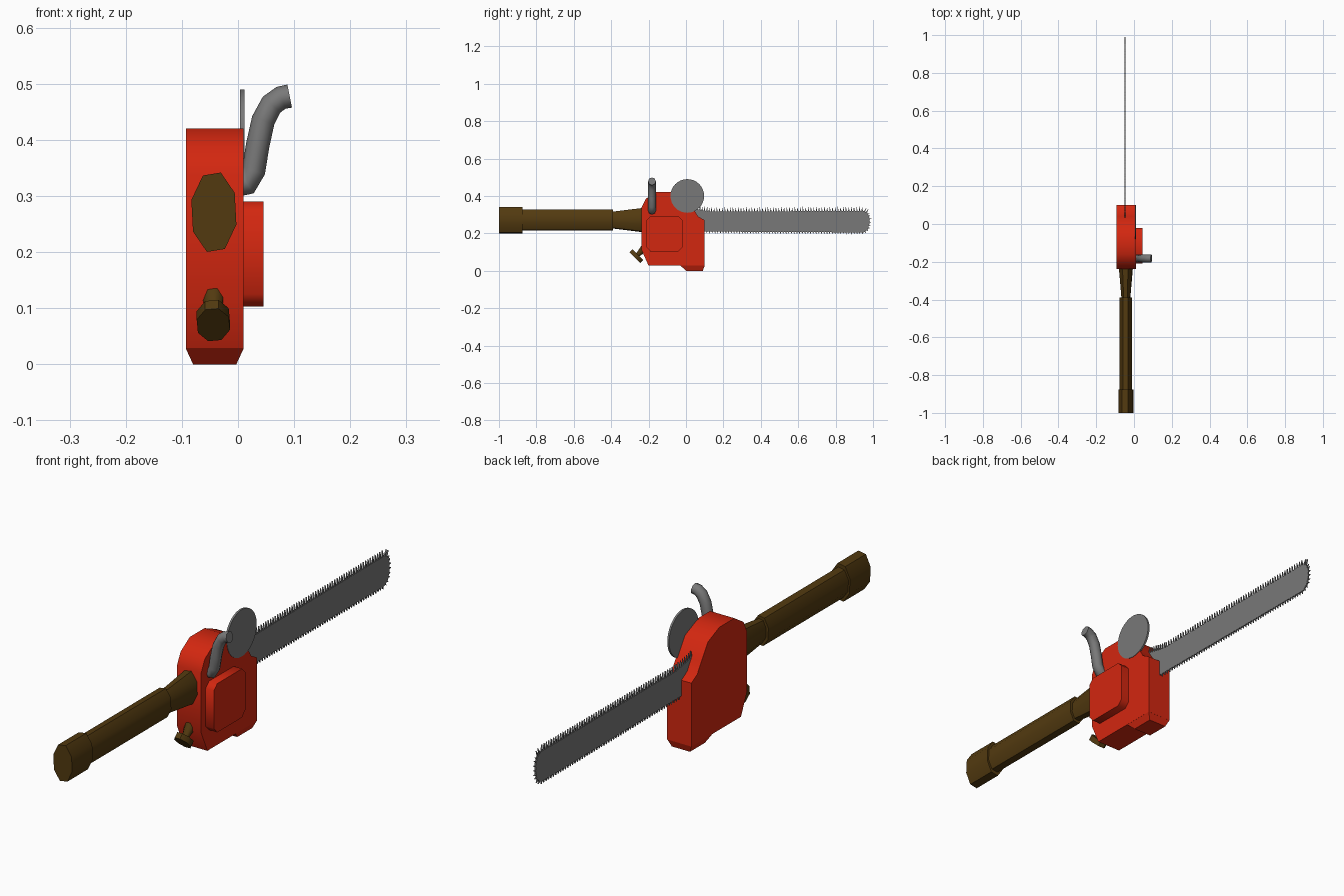
import bpy, bmesh, math
from mathutils import Vector

if "Cube" in bpy.data.objects:
    bpy.data.objects.remove(bpy.data.objects["Cube"])


def material(name, rgb):
    m = bpy.data.materials.new(name)
    m.diffuse_color = (*rgb, 1)
    m.use_nodes = True
    m.node_tree.nodes["Principled BSDF"].inputs["Base Color"].default_value = m.diffuse_color
    return m


RED = material("red casing", (0.65, 0.02, 0.005))
BROWN = material("brown grip", (0.085, 0.042, 0.005))
GREY = material("grey metal", (0.19, 0.19, 0.19))
CX = -0.042  # middle plane of the casing


def finish(name, bm, mat, angle=30):
    bmesh.ops.recalc_face_normals(bm, faces=bm.faces)
    me = bpy.data.meshes.new(name)
    bm.to_mesh(me)
    bm.free()
    ob = bpy.data.objects.new(name, me)
    bpy.context.collection.objects.link(ob)
    me.materials.append(mat)
    bpy.ops.object.select_all(action='DESELECT')
    ob.select_set(True)
    bpy.context.view_layer.objects.active = ob
    bpy.ops.object.shade_smooth_by_angle(angle=math.radians(angle))
    return ob


def loft(bm, rings):
    """Skin a list of equal-length point rings and cap both ends."""
    vs = [[bm.verts.new(p) for p in r] for r in rings]
    n = len(vs[0])
    for a, b in zip(vs, vs[1:]):
        for i in range(n):
            bm.faces.new((a[i], a[(i + 1) % n], b[(i + 1) % n], b[i]))
    bm.faces.new(vs[0])
    bm.faces.new(vs[-1])


def slab(bm, profile, x0, x1):
    """Extrude a (y, z) outline from x0 to x1."""
    loft(bm, [[(x, y, z) for y, z in profile] for x in (x0, x1)])


def oval(c, axis, rx, ru, n=8, phase=0.0):
    """Oval ring round an axis in the y-z plane; rx is the half width in x."""
    axis = Vector(axis).normalized()
    up = axis.cross(Vector((1, 0, 0)))
    return [Vector(c) + Vector((rx * math.cos(t), 0, 0)) + up * ru * math.sin(t)
            for t in (phase + 2 * math.pi * i / n for i in range(n))]


# casing: flat-sided prism with a step down to the blade
bm = bmesh.new()
slab(bm, [(-0.20, 0.027), (-0.237, 0.11), (-0.237, 0.34), (-0.215, 0.385),
          (-0.16, 0.42), (-0.07, 0.42), (0.0, 0.39), (0.04, 0.33), (0.065, 0.29),
          (0.10, 0.27), (0.10, 0.027)], -0.093, 0.01)
finish("casing", bm, RED, 40)

# tapered foot under the front of the casing
bm = bmesh.new()
loft(bm, [[(x0, y0, z), (x1, y0, z), (x1, y1, z), (x0, y1, z)]
          for x0, x1, y0, y1, z in ((-0.08, -0.003, 0.0, 0.09, 0.0),
                                    (-0.093, 0.01, -0.03, 0.10, 0.028))])
finish("casing_foot", bm, RED)

# side cover
bm = bmesh.new()
slab(bm, [(-0.19, 0.103), (-0.21, 0.125), (-0.21, 0.27), (-0.19, 0.29),
          (-0.04, 0.29), (-0.02, 0.27), (-0.02, 0.125), (-0.04, 0.103)], 0.005, 0.045)
finish("side_cover", bm, RED, 50)

# rear handle: flared neck, grip and end cap
for name, stations, ph in (
        ("handle_neck", ((-0.40, 0.024, 0.046), (-0.23, 0.039, 0.068)), 0.3),
        ("handle_grip", ((-0.89, 0.035, 0.059), (-0.39, 0.035, 0.059)), 0.3),
        ("handle_cap", ((-1.0, 0.042, 0.074), (-0.875, 0.042, 0.074)), 0.3)):
    bm = bmesh.new()
    loft(bm, [oval((CX - 0.001, y, 0.271), (0, 1, 0), rx, rz, 8, ph)
              for y, rx, rz in stations])
    finish(name, bm, BROWN, 50)

# starter pull: tilted disc on a flared stem
bm = bmesh.new()
d = Vector((0, 0.7, 0.7)).normalized()
c = Vector((CX - 0.002, -0.265, 0.078))
loft(bm, [oval(c + d * t, d, 0.031, 0.043, 8, 0.3) for t in (-0.011, 0.011)])
loft(bm, [oval(c + d * t, d, r, r, 8, 0.3) for t, r in ((0.0, 0.01), (0.06, 0.022))])
finish("starter_pull", bm, BROWN, 50)

# round guard disc
bm = bmesh.new()
slab(bm, [(0.007 + 0.09 * math.cos(i * math.pi / 16), 0.4 + 0.09 * math.sin(i * math.pi / 16))
          for i in range(32)], 0.004, 0.0115)
finish("guard_disc", bm, GREY)

# bent exhaust pipe
cu = bpy.data.curves.new("exhaust_pipe", 'CURVE')
cu.dimensions = '3D'
cu.bevel_depth = 0.021
cu.bevel_resolution = 2
cu.use_fill_caps = True
path = [(0.0, 0.32), (0.016, 0.322), (0.028, 0.345), (0.035, 0.39), (0.045, 0.435),
        (0.06, 0.463), (0.077, 0.475), (0.092, 0.478)]
sp = cu.splines.new('POLY')
sp.points.add(len(path) - 1)
for p, (x, z) in zip(sp.points, path):
    p.co = (x, -0.182, z, 1)
sp.use_smooth = True
cu.materials.append(GREY)
bpy.context.collection.objects.link(bpy.data.objects.new("exhaust_pipe", cu))

# guide bar
BX = -0.047
bar = [(0.03, 0.21), (0.95, 0.205), (0.972, 0.222), (0.98, 0.25), (0.98, 0.285),
       (0.97, 0.308), (0.95, 0.32), (0.13, 0.316), (0.08, 0.325), (0.03, 0.335)]
bm = bmesh.new()
slab(bm, bar, BX - 0.003, BX + 0.003)
finish("guide_bar", bm, GREY)

# chain teeth along the bar outline, taller on the top edge
bm = bmesh.new()
for a, b in zip(bar, bar[1:]):
    a, b = Vector(a), Vector(b)
    edge = (b - a)
    n = max(1, round(edge.length / 0.0145))
    t = edge.normalized()
    out = Vector((t.y, -t.x))
    h = 0.024 if out.y > 0.8 else 0.011
    for i in range(n):
        p = a + edge * (i + 0.5) / n
        tri = [p - t * 0.004 - out * 0.002, p + t * 0.004 - out * 0.002, p + out * h + t * 0.002]
        slab(bm, [tuple(q) for q in tri], BX - 0.0025, BX + 0.0025)
finish("chain_teeth", bm, GREY)
